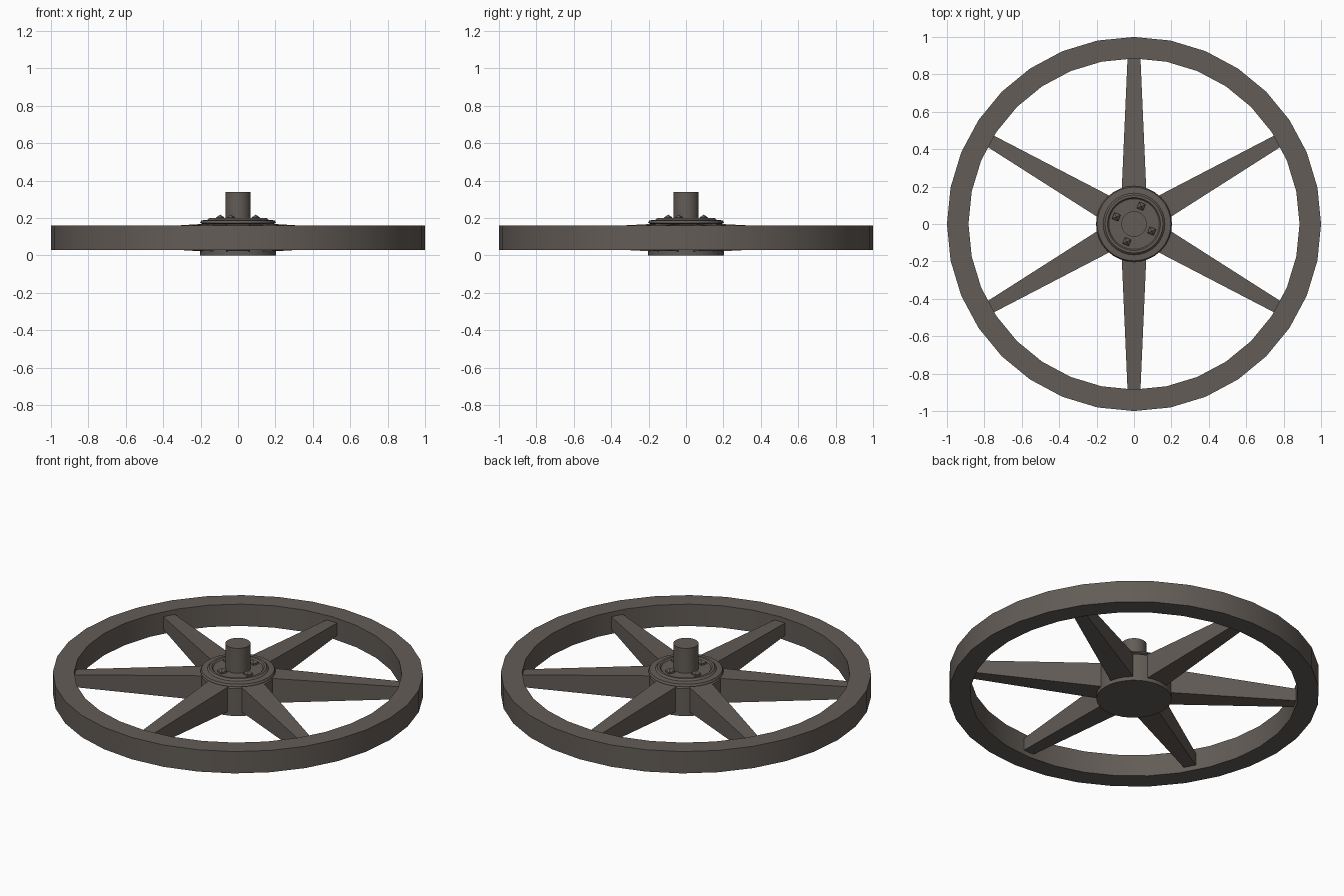
import bpy, bmesh, math
from mathutils import Matrix, Vector

if "Cube" in bpy.data.objects:
    bpy.data.objects.remove(bpy.data.objects["Cube"])

iron = bpy.data.materials.new("dark_iron")
iron.diffuse_color = (0.125, 0.108, 0.095, 1)
iron.use_nodes = True
iron.node_tree.nodes["Principled BSDF"].inputs["Base Color"].default_value = iron.diffuse_color


def add_object(name, bm, smooth=False):
    bmesh.ops.recalc_face_normals(bm, faces=bm.faces)
    me = bpy.data.meshes.new(name)
    bm.to_mesh(me)
    bm.free()
    me.materials.append(iron)
    ob = bpy.data.objects.new(name, me)
    bpy.context.collection.objects.link(ob)
    if smooth:
        bpy.ops.object.select_all(action='DESELECT')
        ob.select_set(True)
        bpy.context.view_layer.objects.active = ob
        bpy.ops.object.shade_smooth_by_angle(angle=math.radians(30))
    return ob


def lathe(name, profile, sides=32, closed=False):
    # spin an (r, z) profile round z
    bm = bmesh.new()
    vs = [bm.verts.new((r, 0, z)) for r, z in profile]
    pairs = list(zip(vs, vs[1:]))
    if closed:
        pairs.append((vs[-1], vs[0]))
    edges = [bm.edges.new(p) for p in pairs]
    bmesh.ops.spin(bm, geom=vs + edges, axis=(0, 0, 1), cent=(0, 0, 0),
                   steps=sides, angle=2 * math.pi, use_duplicate=False)
    bmesh.ops.remove_doubles(bm, verts=bm.verts, dist=0.0001)
    return add_object(name, bm, True)


# outer rim
lathe("wheel_rim", [(0.885, 0.03), (1.0, 0.03), (1.0, 0.16), (0.885, 0.16)],
      closed=True)

# hub with stepped cap
lathe("hub", [(0, 0), (0.203, 0), (0.203, 0.163), (0.19, 0.168),
              (0.203, 0.174), (0.197, 0.187), (0.165, 0.19), (0.155, 0.2),
              (0.142, 0.2), (0.135, 0.192), (0, 0.192)])

# axle stub
lathe("axle", [(0, 0.18), (0.068, 0.18), (0.068, 0.34), (0, 0.34)], sides=24)

# tapered spokes
for i in range(6):
    bm = bmesh.new()
    bmesh.ops.create_cube(bm, size=2)
    for v in bm.verts:
        inner = v.co.x < 0
        r = 0.15 if inner else 0.9
        half_w = 0.067 if inner else 0.034
        half_h = 0.075 if inner else 0.036
        v.co = Vector((r, v.co.y * half_w, 0.095 + v.co.z * half_h))
    bm.transform(Matrix.Rotation(math.radians(30 + 60 * i), 4, 'Z'))
    add_object(f"spoke_{i + 1}", bm)

# square bolts with pointed heads
for i in range(4):
    bm = bmesh.new()
    spin = Matrix.Rotation(math.radians(68 + 90 * i), 4, 'Z')
    at = spin @ Matrix.Translation((0.102, 0, 0))
    bmesh.ops.create_cube(bm, size=1, matrix=at @ Matrix.Translation((0, 0, 0.19))
                          @ Matrix.Diagonal((0.036, 0.036, 0.024, 1)))
    top = max(bm.faces, key=lambda f: f.calc_center_median().z)
    tip = bmesh.ops.poke(bm, faces=[top])["verts"][0]
    tip.co.z = 0.218
    add_object(f"bolt_{i + 1}", bm)
